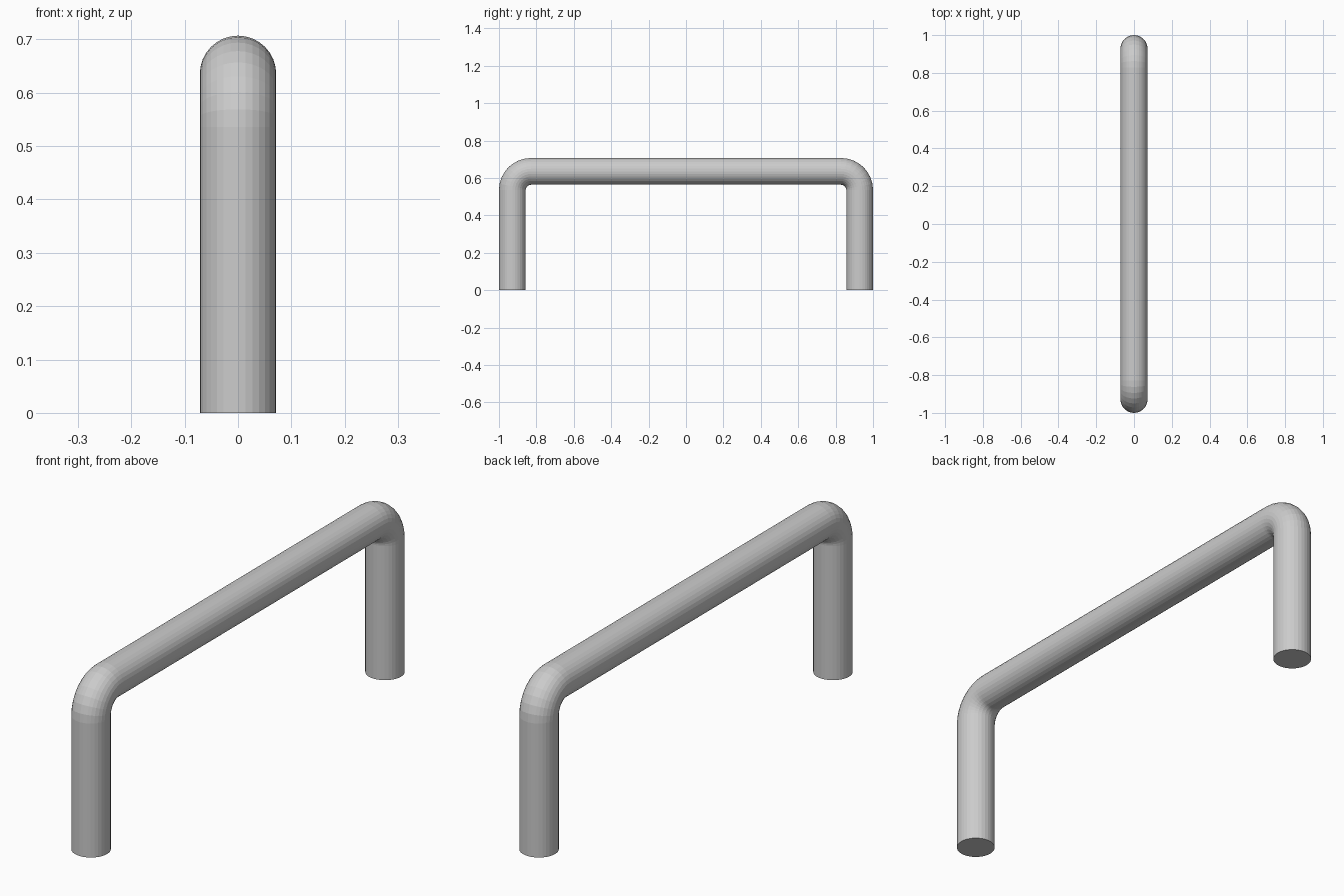
import bpy, bmesh
from math import sin, cos, pi

if "Cube" in bpy.data.objects:
    bpy.data.objects.remove(bpy.data.objects["Cube"])

R = 0.0715            # tube radius
Y = 1.0 - R           # leg centre line
Z = 0.707 - R         # bar centre line
BEND = 0.1            # bend radius at the centre line
SIDES, STEPS = 32, 8

# Centre path: (y, z, angle of the ring's outward direction)
half = [(Y, 0.0, 0.0)]
for i in range(STEPS + 1):
    a = pi / 2 * i / STEPS
    half.append((Y - BEND + BEND * cos(a), Z - BEND + BEND * sin(a), a))
path = half + [(-y, z, pi - a) for y, z, a in reversed(half)]

# Sweep a round section along the path
bm = bmesh.new()
rings = []
for y, z, a in path:
    ring = []
    for k in range(SIDES):
        t = 2 * pi * k / SIDES
        out = R * cos(t)
        ring.append(bm.verts.new((R * sin(t), y + out * cos(a), z + out * sin(a))))
    rings.append(ring)
for r0, r1 in zip(rings, rings[1:]):
    for k in range(SIDES):
        n = (k + 1) % SIDES
        bm.faces.new((r0[k], r0[n], r1[n], r1[k]))

# Flat feet
bm.faces.new(rings[0])
bm.faces.new(rings[-1])
bmesh.ops.recalc_face_normals(bm, faces=bm.faces)

mesh = bpy.data.meshes.new("bent_tube_handle")
bm.to_mesh(mesh)
bm.free()
handle = bpy.data.objects.new("bent_tube_handle", mesh)
bpy.context.collection.objects.link(handle)
